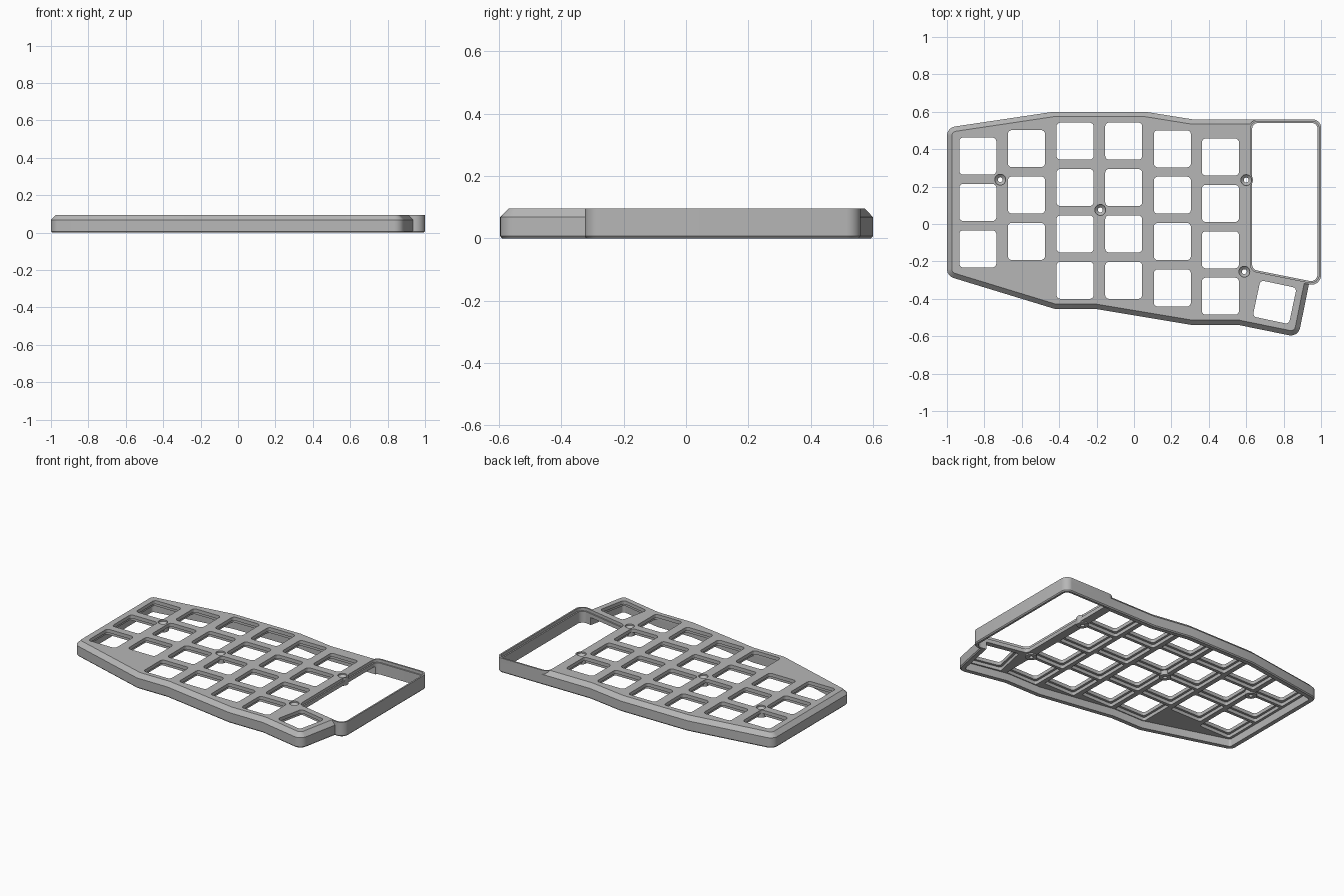
import bpy, bmesh, math
from mathutils import Vector, Matrix

cube = bpy.data.objects.get("Cube")
if cube:
    bpy.data.objects.remove(cube, do_unlink=True)

TOP = 0.095
grey = bpy.data.materials.new("mid_grey")
grey.use_nodes = True
colour = (0.47, 0.47, 0.47, 1)
grey.diffuse_color = colour
grey.node_tree.nodes["Principled BSDF"].inputs["Base Color"].default_value = colour


def outline(corners, inset=0.0, steps=6):
    """Clockwise corners (x, y, radius), moved inward, then rounded."""
    pts = [Vector((x, y)) for x, y, r in corners]
    n = len(pts)
    moved = []
    for i, p in enumerate(pts):
        a, b = (p - pts[i - 1]).normalized(), (pts[(i + 1) % n] - p).normalized()
        na, nb = Vector((a.y, -a.x)), Vector((b.y, -b.x))
        moved.append(p + (na + nb) * inset / (1 + na.dot(nb)))
    result = []
    for i, p in enumerate(moved):
        r = corners[i][2]
        if not r:
            result.append(p)
            continue
        r = max(r - inset, 0.004)
        u = (moved[i - 1] - p).normalized()
        v = (moved[(i + 1) % n] - p).normalized()
        half = u.angle(v) / 2
        centre = p + (u + v).normalized() * r / math.sin(half)
        start = p + u * r / math.tan(half) - centre
        end = p + v * r / math.tan(half) - centre
        for k in range(steps + 1):
            result.append(centre + start.lerp(end, k / steps).normalized() * r)
    return result


def loft(bm, loops):
    """Closed solid through loops of (points, height)."""
    rings = [[bm.verts.new((p.x, p.y, z)) for p in pts] for pts, z in loops]
    n = len(rings[0])
    for low, high in zip(rings, rings[1:]):
        for i in range(n):
            j = (i + 1) % n
            bm.faces.new((low[i], low[j], high[j], high[i]))
    bm.faces.new(rings[0])
    bm.faces.new(rings[-1])


def make(name, solids):
    bm = bmesh.new()
    for loops in solids:
        loft(bm, loops)
    bmesh.ops.recalc_face_normals(bm, faces=bm.faces)
    mesh = bpy.data.meshes.new(name)
    bm.to_mesh(mesh)
    bm.free()
    mesh.materials.append(grey)
    ob = bpy.data.objects.new(name, mesh)
    bpy.context.collection.objects.link(ob)
    return ob


def combine(target, other, operation):
    other.hide_render = True
    mod = target.modifiers.new(other.name, "BOOLEAN")
    mod.operation, mod.solver, mod.object = operation, "EXACT", other
    bpy.context.view_layer.objects.active = target
    bpy.ops.object.modifier_apply(modifier=mod.name)
    bpy.data.objects.remove(other, do_unlink=True)


def circle(x, y, r, n=24):
    return [Vector((x + r * math.cos(math.tau * i / n), y + r * math.sin(math.tau * i / n)))
            for i in range(n)]


def key_square(x, y, angle, size, radius):
    h = size / 2
    turn = Matrix.Rotation(angle, 2)
    pts = outline([(-h, h, radius), (h, h, radius), (h, -h, radius), (-h, -h, radius)], steps=4)
    return [turn @ p + Vector((x, y)) for p in pts]


# Main shell outline, clockwise from the left back corner
SHELL = [(-1, 0.515, 0.05), (-0.43, 0.6, 0), (0.06, 0.6, 0), (0.31, 0.56, 0),
         (0.96, 0.56, 0), (0.96, -0.2, 0), (0.878, -0.605, 0.05), (0.56, -0.54, 0),
         (0.31, -0.54, 0), (-0.2, -0.455, 0), (-0.42, -0.455, 0), (-1, -0.278, 0.05)]
# Outer edge and opening of the tall window frame
FRAME = [(0.615, 0.56, 0.05), (1, 0.56, 0.045), (1, -0.335, 0.05), (0.615, -0.262, 0.045)]
WINDOW = [(0.632, 0.54, 0.03), (0.981, 0.54, 0.03), (0.981, -0.313, 0.035),
          (0.632, -0.243, 0.03)]

# Key positions: column centre, back row centre, number of rows
keys = [(x, y - 0.248 * row, 0.0)
        for x, y, rows in ((-0.835, 0.363, 3), (-0.575, 0.403, 3), (-0.315, 0.443, 4),
                           (-0.055, 0.443, 4), (0.205, 0.402, 4), (0.462, 0.358, 4))
        for row in range(rows)]
keys.append((0.752, -0.418, math.radians(-12)))
screws = [(-0.715, 0.237), (-0.18, 0.075), (0.6, 0.235), (0.59, -0.255)]

# Shell with chamfered top edge, joined to the straight window frame
case = make("keyboard_case", [[(outline(SHELL, 0.006), 0), (outline(SHELL), 0.007),
                               (outline(SHELL), 0.068), (outline(SHELL, 0.026), TOP)]])
frame = make("window_frame", [[(outline(FRAME, 0.006), 0), (outline(FRAME), 0.007),
                               (outline(FRAME), TOP)]])
combine(case, frame, "UNION")

# Hollow underside
cavity = outline(SHELL, 0.034)
combine(case, make("cavity", [[(cavity, -0.05), (cavity, 0.05)]]), "DIFFERENCE")

# Window opening with a shallow step round its rim
opening, rim = outline(WINDOW), outline(WINDOW, -0.009)
combine(case, make("window", [[(opening, -0.05), (opening, 0.2)]]), "DIFFERENCE")
combine(case, make("window_step", [[(rim, 0.075), (rim, 0.2)]]), "DIFFERENCE")

# Key holes, wider below the clip ledge
for name, size, radius, top in (("clip_recess", 0.228, 0.012, 0.072),
                                ("key_hole", 0.198, 0.02, 0.2)):
    solids = []
    for x, y, angle in keys:
        pts = key_square(x, y, angle, size, radius)
        solids.append([(pts, -0.05), (pts, top)])
    combine(case, make(name, solids), "DIFFERENCE")

# Screw bosses and countersunk holes
combine(case, make("screw_boss", [[(circle(x, y, 0.036), 0.042), (circle(x, y, 0.036), TOP)]
                                  for x, y in screws]), "UNION")
combine(case, make("screw_hole", [[(circle(x, y, 0.013), -0.05), (circle(x, y, 0.013), 0.072),
                                   (circle(x, y, 0.029), 0.086), (circle(x, y, 0.029), 0.2)]
                                  for x, y in screws]), "DIFFERENCE")

# Smooth rounded corners, crisp edges
bpy.ops.object.select_all(action="DESELECT")
case.select_set(True)
bpy.context.view_layer.objects.active = case
bpy.ops.object.shade_smooth_by_angle(angle=math.radians(25))
